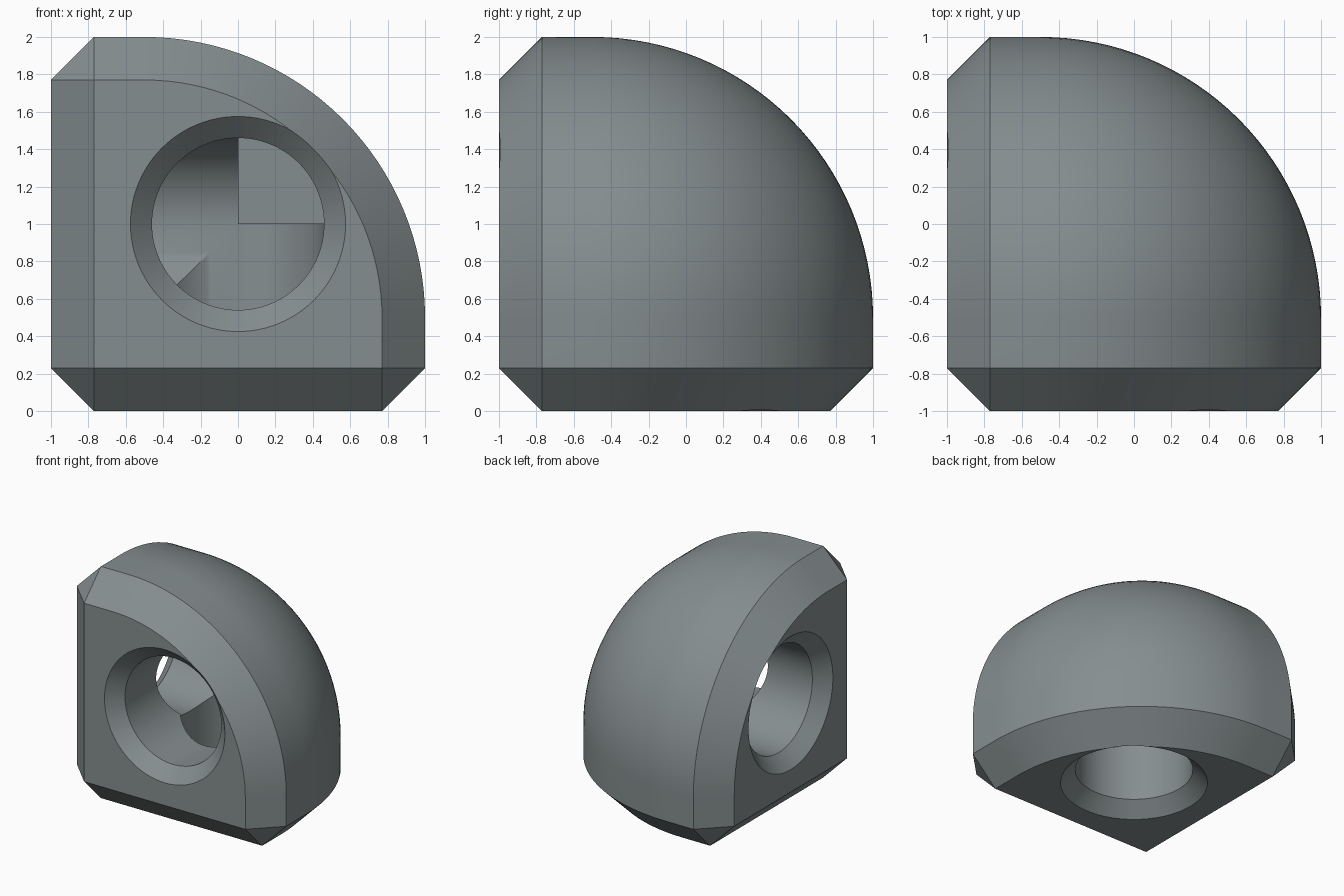
import bpy, bmesh, math
from mathutils import Vector

if "Cube" in bpy.data.objects:
    bpy.data.objects.remove(bpy.data.objects["Cube"])

SIZE, ROUND, CHAMFER = 2.0, 1.5, 0.23
BORE, SINK = 0.46, 0.115
STEPS = 32
OFFSET = Vector((-1, -1, 0))          # block corner at (-1, -1, 0)

grey = bpy.data.materials.new("slate grey")
grey.diffuse_color = (0.235, 0.27, 0.275, 1)
grey.use_nodes = True
grey.node_tree.nodes["Principled BSDF"].inputs["Base Color"].default_value = grey.diffuse_color


def finish(bm, name):
    bmesh.ops.recalc_face_normals(bm, faces=bm.faces)
    mesh = bpy.data.meshes.new(name)
    bm.to_mesh(mesh)
    bm.free()
    mesh.materials.append(grey)
    obj = bpy.data.objects.new(name, mesh)
    bpy.context.collection.objects.link(obj)
    return obj


def on_axis(axis, d, a, b):
    """Point at distance d along axis, with a and b on the next two axes."""
    p = Vector((0, 0, 0))
    p[axis], p[(axis + 1) % 3], p[(axis + 2) % 3] = d, a, b
    return p + OFFSET


def outline(radius):
    """Square with one rounded corner, lower sides at the chamfer line."""
    c = SIZE - ROUND
    angles = [math.pi / 2 * i / STEPS for i in range(STEPS + 1)]
    arc = [(c + radius * math.cos(t), c + radius * math.sin(t)) for t in angles]
    return [(c + radius, CHAMFER)] + arc + [(CHAMFER, c + radius)]


# Block: hull of the ball corner, three full outlines and three inset faces
points = []
c = SIZE - ROUND
for i in range(STEPS + 1):
    lat = math.pi / 2 * i / STEPS
    for j in range(STEPS + 1 if i < STEPS else 1):
        lon = math.pi / 2 * j / STEPS
        n = Vector((math.cos(lat) * math.cos(lon), math.cos(lat) * math.sin(lon), math.sin(lat)))
        points.append(Vector((c, c, c)) + n * ROUND + OFFSET)
for axis in range(3):
    points += [on_axis(axis, CHAMFER, a, b) for a, b in outline(ROUND)]
    points += [on_axis(axis, 0, a, b) for a, b in outline(ROUND - CHAMFER)]
    points.append(on_axis(axis, 0, CHAMFER, CHAMFER))

bm = bmesh.new()
for p in points:
    bm.verts.new(p)
bmesh.ops.remove_doubles(bm, verts=bm.verts, dist=1e-4)
hull = bmesh.ops.convex_hull(bm, input=bm.verts)
bmesh.ops.delete(bm, geom=[v for v in bm.verts if not v.link_faces], context='VERTS')
bmesh.ops.dissolve_limit(bm, angle_limit=math.radians(0.4), verts=bm.verts, edges=bm.edges)
block = finish(bm, "corner_block")


# Countersunk bores, one from each flat face to the centre of the block
def bore_cutter(axis):
    bm = bmesh.new()
    sides = 96
    profile = [(-0.05, BORE + SINK + 0.05), (SINK, BORE), (SIZE / 2, BORE)]
    rings = [[bm.verts.new(on_axis(axis, d,
                                   SIZE / 2 + r * math.cos(2 * math.pi * k / sides),
                                   SIZE / 2 + r * math.sin(2 * math.pi * k / sides)))
              for k in range(sides)] for d, r in profile]
    for low, high in zip(rings, rings[1:]):
        for k in range(sides):
            m = (k + 1) % sides
            bm.faces.new((low[k], low[m], high[m], high[k]))
    bm.faces.new(rings[0])
    bm.faces.new(rings[-1])
    return finish(bm, "bore_cutter")


cutters = [bore_cutter(axis) for axis in range(3)]
for cutter in cutters:
    mod = block.modifiers.new("bore", 'BOOLEAN')
    mod.operation, mod.solver, mod.object = 'DIFFERENCE', 'EXACT', cutter

bpy.context.view_layer.update()
cut = bpy.data.meshes.new_from_object(block.evaluated_get(bpy.context.evaluated_depsgraph_get()))
block.modifiers.clear()
block.data = cut
for cutter in cutters:
    bpy.data.objects.remove(cutter)

# Smooth the rounded surfaces, keep chamfers crisp
bpy.ops.object.select_all(action='DESELECT')
block.select_set(True)
bpy.context.view_layer.objects.active = block
bpy.ops.object.shade_smooth_by_angle(angle=math.radians(25))
